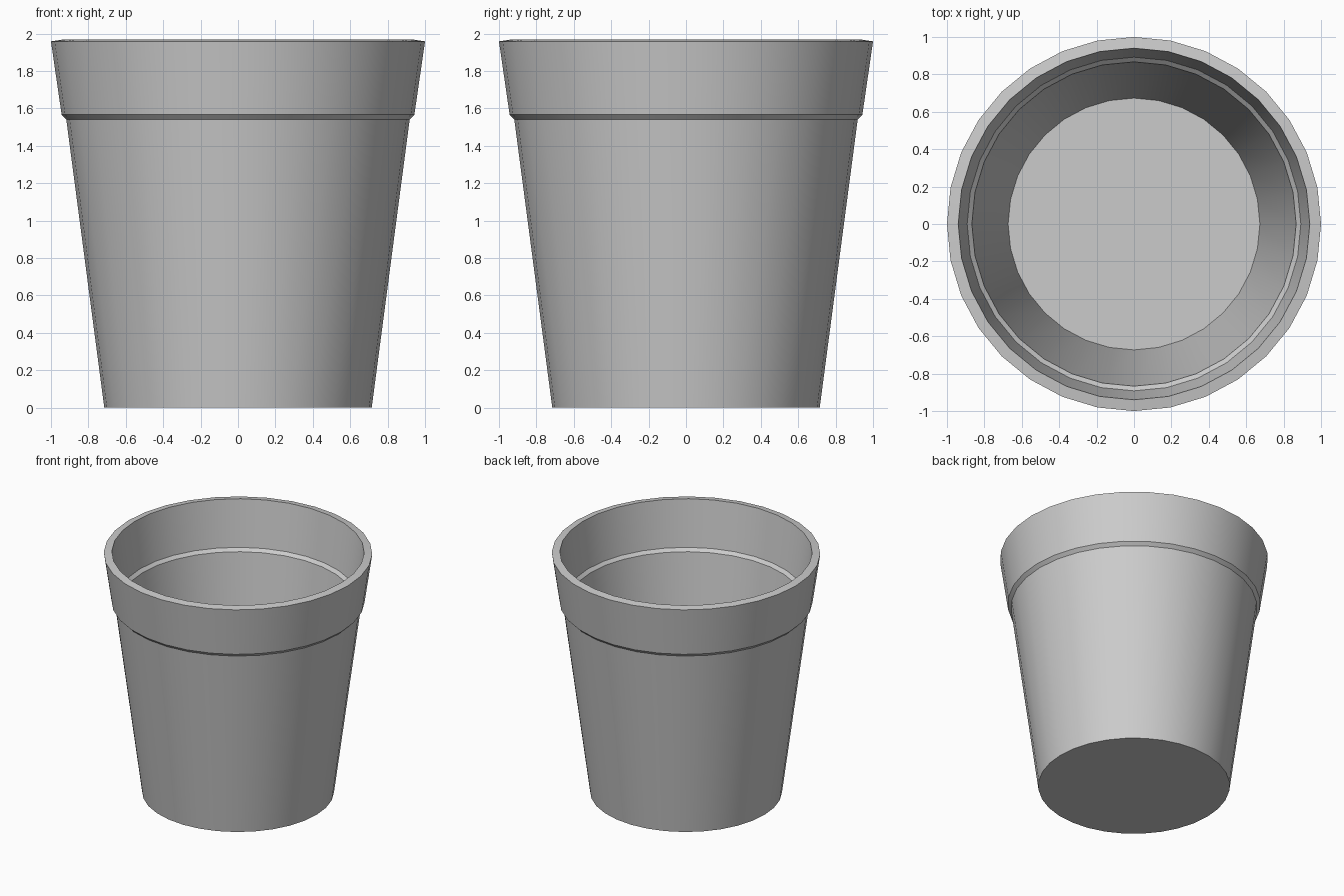
import bpy, bmesh
from math import cos, sin, pi, radians

if "Cube" in bpy.data.objects:
    bpy.data.objects.remove(bpy.data.objects["Cube"])

SIDES = 32

# Wall section (radius, height): outside from the base up, over the rim, inside down to the floor
PROFILE = [
    (0.715, 0.0), (0.918, 1.54), (0.943, 1.566), (1.0, 1.958),   # outer wall, collar
    (0.94, 1.967), (0.892, 1.59), (0.867, 1.566), (0.673, 0.045),  # inner wall, ledge
]


def lathe(name, profile, sides):
    bm = bmesh.new()
    rings = [[bm.verts.new((r * cos(2 * pi * i / sides), r * sin(2 * pi * i / sides), z))
              for i in range(sides)] for r, z in profile]
    for low, high in zip(rings, rings[1:]):
        for i in range(sides):
            j = (i + 1) % sides
            bm.faces.new((low[i], low[j], high[j], high[i]))
    # Underside and inner floor
    bm.faces.new(rings[0][::-1])
    bm.faces.new(rings[-1])
    bmesh.ops.recalc_face_normals(bm, faces=bm.faces)
    mesh = bpy.data.meshes.new(name)
    bm.to_mesh(mesh)
    bm.free()
    obj = bpy.data.objects.new(name, mesh)
    bpy.context.collection.objects.link(obj)
    return obj


# Plant pot: one hollow turned shell
pot = lathe("plant_pot", PROFILE, SIDES)
bpy.context.view_layer.objects.active = pot
pot.select_set(True)
bpy.ops.object.shade_smooth_by_angle(angle=radians(30))
